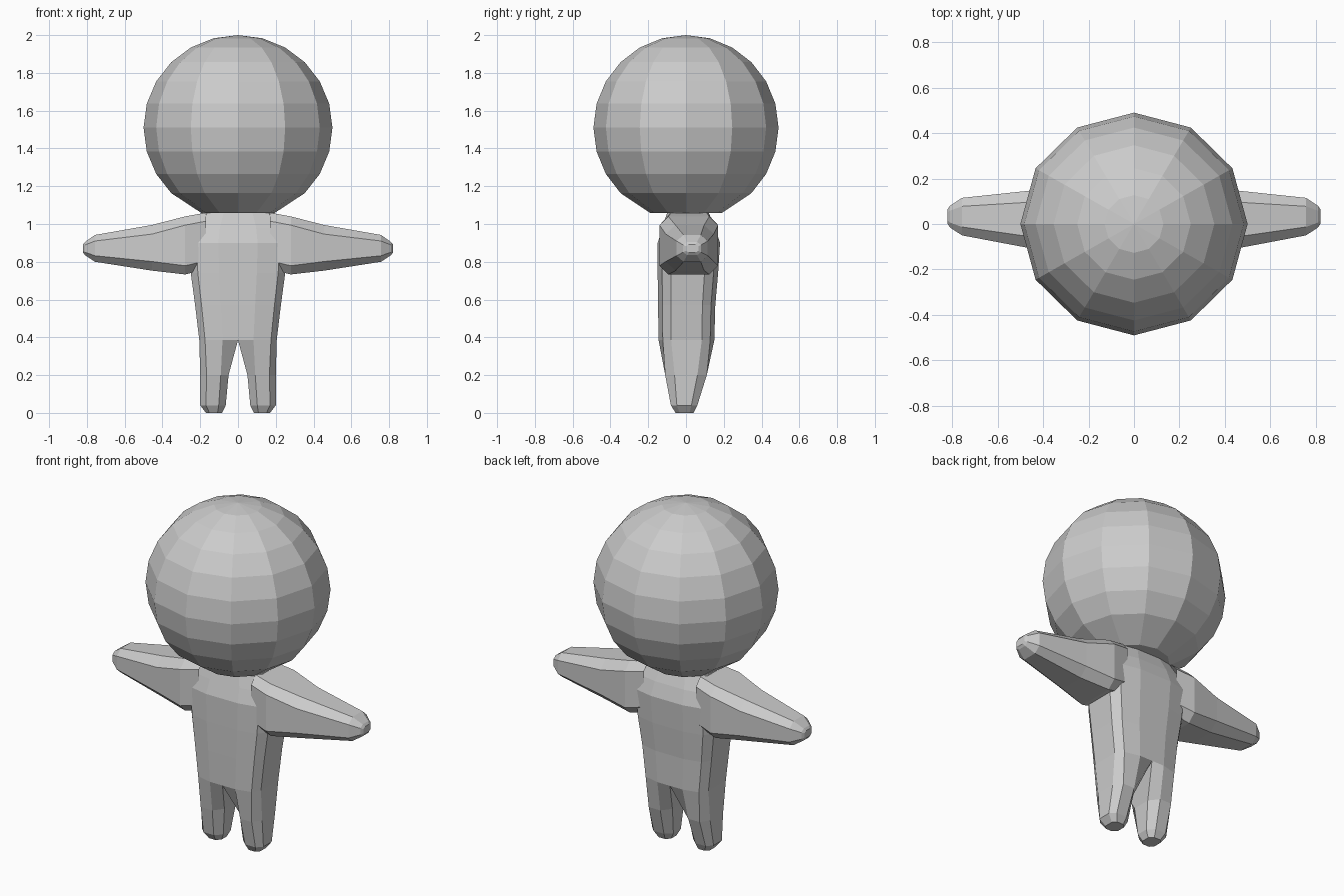
import bpy, bmesh

if "Cube" in bpy.data.objects:
    bpy.data.objects.remove(bpy.data.objects["Cube"])

grey = bpy.data.materials.new("light grey")
grey.diffuse_color = (0.6, 0.6, 0.6, 1)
grey.use_nodes = True
grey.node_tree.nodes["Principled BSDF"].inputs["Base Color"].default_value = grey.diffuse_color


def add_object(name, bm, mirror=False):
    bmesh.ops.recalc_face_normals(bm, faces=bm.faces)
    me = bpy.data.meshes.new(name)
    bm.to_mesh(me)
    bm.free()
    me.materials.append(grey)
    ob = bpy.data.objects.new(name, me)
    bpy.context.collection.objects.link(ob)
    if mirror:
        ob.modifiers.new("mirror", 'MIRROR').use_axis = (True, False, False)
    return ob


def loft(rings, skip=lambda i, j: False, cap_start=True, cap_end=True):
    """Join rings of points with quads; skip(ring, side) leaves a gap."""
    bm = bmesh.new()
    vs = [[bm.verts.new(p) for p in r] for r in rings]
    n = len(vs[0])
    for i in range(len(vs) - 1):
        for j in range(n):
            if not skip(i, j):
                k = (j + 1) % n
                bm.faces.new((vs[i][j], vs[i][k], vs[i + 1][k], vs[i + 1][j]))
    if cap_start:
        bm.faces.new(vs[0])
    if cap_end:
        bm.faces.new(vs[-1])
    return bm


# Head: 12-sided ball with a flat underside
bm = bmesh.new()
bmesh.ops.create_uvsphere(bm, u_segments=12, v_segments=12, radius=1)
bmesh.ops.delete(bm, geom=[v for v in bm.verts if v.co.z < -0.92], context='VERTS')
for v in bm.verts:
    if v.co.z < -0.8:
        v.co.x *= 0.78
        v.co.y *= 0.78
        v.co.z = -0.92
    v.co = (v.co.x * 0.5, v.co.y * 0.49, v.co.z * 0.49 + 1.51)
bmesh.ops.holes_fill(bm, edges=[e for e in bm.edges if e.is_boundary], sides=0)
add_object("head", bm)

# Torso and legs: one half lofted from the neck to the foot, then mirrored
HALF = [(0, 1), (.4, 1), (.85, .85), (1, .55),
        (1, -.55), (.85, -.85), (.4, -1), (0, -1)]
LEG = [(-1, .5), (-.45, 1), (.55, 1), (1, .55),
       (1, -.55), (.55, -1), (-.45, -1), (-1, -.5)]


def torso_ring(z, w, y0, y1):
    c, h = (y0 + y1) / 2, (y1 - y0) / 2
    return [(w * a, c + h * b, z) for a, b in HALF]


def leg_ring(z, x0, x1, y0, y1):
    cx, hx, c, h = (x0 + x1) / 2, (x1 - x0) / 2, (y0 + y1) / 2, (y1 - y0) / 2
    return [(cx + hx * a, c + h * b, z) for a, b in LEG]


torso = [(1.06, .19, -.10, .12), (.98, .24, -.125, .155), (.90, .26, -.15, .18),
         (.74, .25, -.15, .17), (.57, .227, -.148, .155), (.385, .205, -.145, .15)]
legs = [(.20, .05, .20, -.11, .11), (.04, .065, .20, -.08, .06),
        (0, .085, .17, -.055, .04)]
rings = [torso_ring(*t) for t in torso] + [leg_ring(*g) for g in legs]
last = len(torso) - 1
add_object("torso_and_legs",
           loft(rings, skip=lambda i, j: j == 7 and i < last), mirror=True)

# Arms: tapered octagon lofted outwards, then mirrored
def arm_ring(x, y0, y1, z0, z1, k):
    cy, hy, cz, hz = (y0 + y1) / 2, (y1 - y0) / 2, (z0 + z1) / 2, (z1 - z0) / 2
    pts = [(1, k), (k, 1), (-k, 1), (-1, k), (-1, -k), (-k, -1), (k, -1), (1, -k)]
    return [(x, cy + hy * a, cz + hz * b) for a, b in pts]


arm = [(.17, -.12, .15, .76, 1.06, .7), (.28, -.14, .17, .733, 1.04, .7),
       (.455, -.107, .147, .753, .995, .6), (.757, -.05, .115, .80, .942, .55),
       (.81, -.015, .08, .835, .905, .55), (.82, .0, .065, .848, .892, .55)]
add_object("arms", loft([arm_ring(*a) for a in arm], cap_start=False), mirror=True)
